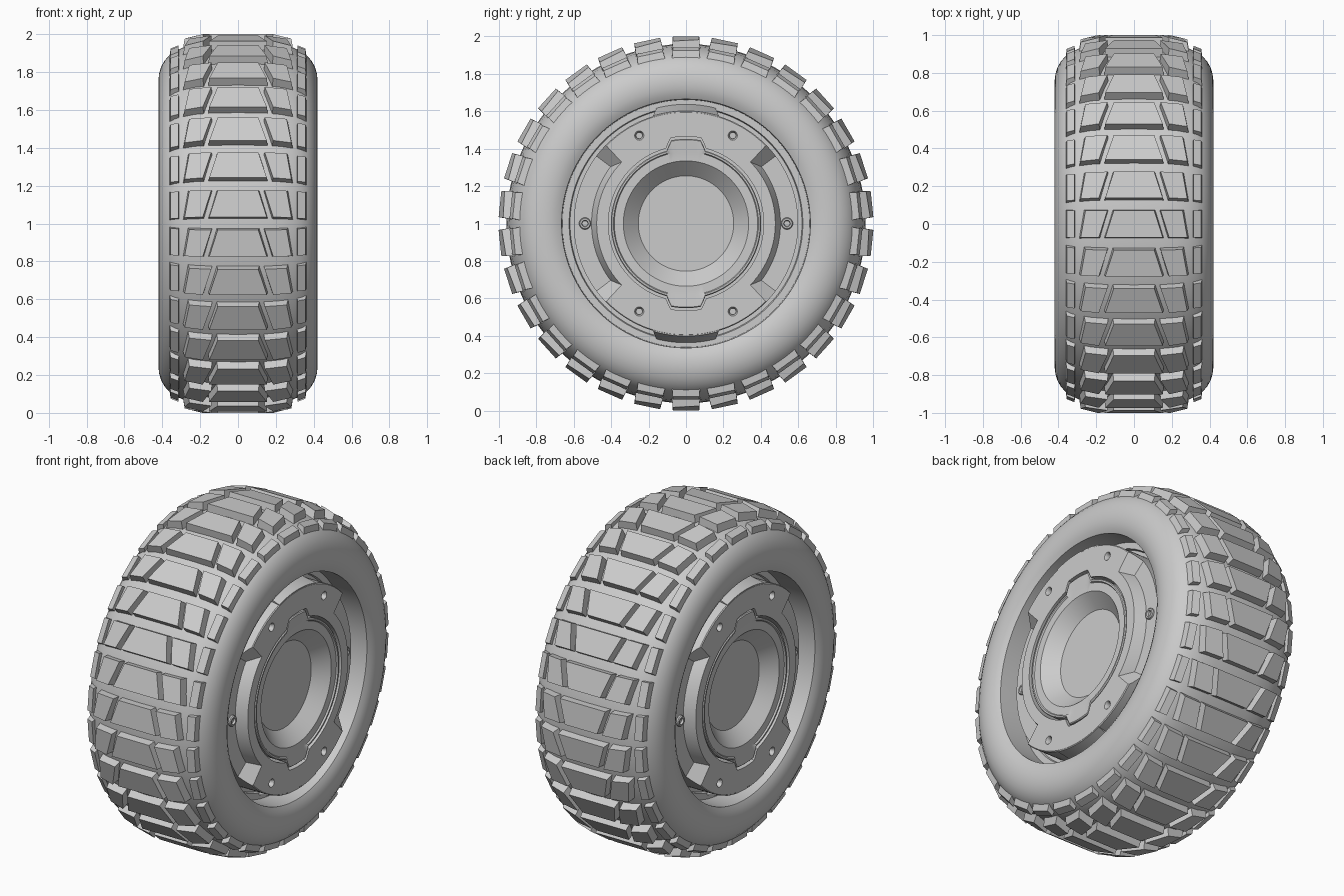
import bpy, bmesh
from math import sin, cos, pi, radians, degrees
from mathutils import Matrix, Vector

if "Cube" in bpy.data.objects:
    bpy.data.objects.remove(bpy.data.objects["Cube"])

SEG = 144
AXLE = (0, 0, 1)          # wheel turns around an x axis through this point


def make(name, bm, smooth=True, mirror=False, cutter=None):
    """Turn a bmesh into an object, cut it, shade it and mirror it to the other side."""
    bmesh.ops.recalc_face_normals(bm, faces=bm.faces)
    me = bpy.data.meshes.new(name)
    bm.to_mesh(me)
    bm.free()
    ob = bpy.data.objects.new(name, me)
    ob.location = AXLE
    bpy.context.collection.objects.link(ob)
    bpy.ops.object.select_all(action='DESELECT')
    ob.select_set(True)
    bpy.context.view_layer.objects.active = ob
    if cutter:
        b = ob.modifiers.new("cut", 'BOOLEAN')
        b.operation, b.solver, b.object = 'DIFFERENCE', 'EXACT', cutter
        bpy.ops.object.modifier_apply(modifier=b.name)
        bpy.data.objects.remove(cutter)
    if smooth:
        bpy.ops.object.shade_smooth_by_angle(angle=radians(28))
    if mirror:
        m = ob.modifiers.new("mirror", 'MIRROR')
        m.use_axis = (True, False, False)
    return ob


def loft(bm, loops, seg=SEG, cy=0, cz=0, closed=False):
    """Skin a list of (x, radius) loops around the axle; radius may be a function of angle."""
    rings = []
    for x, r in loops:
        ring = []
        for i in range(seg):
            a = 2 * pi * i / seg
            rr = r(a) if callable(r) else r
            ring.append(bm.verts.new((x, cy + rr * cos(a), cz + rr * sin(a))))
        rings.append(ring)
    pairs = list(zip(rings, rings[1:])) + ([(rings[-1], rings[0])] if closed else [])
    for p, q in pairs:
        for i in range(seg):
            j = (i + 1) % seg
            bm.faces.new((p[i], p[j], q[j], q[i]))
    if not closed:
        bm.faces.new(rings[0])
        bm.faces.new(rings[-1])


def arc_solid(bm, centre, low, high, n=24):
    """Curved bar between two levels (x, inner radius, outer radius, half angle in degrees)."""
    cols = []
    for i in range(n + 1):
        col = []
        for x, r0, r1, half in (low, high):
            a = radians(centre + half * (2 * i / n - 1))
            col += [bm.verts.new((x, r * cos(a), r * sin(a))) for r in (r0, r1)]
        cols.append([col[0], col[1], col[3], col[2]])
    for p, q in zip(cols, cols[1:]):
        for k in range(4):
            m = (k + 1) % 4
            bm.faces.new((p[k], p[m], q[m], q[k]))
    bm.faces.new(cols[0])
    bm.faces.new(cols[-1])


def block(bm, narrow, wide, height, base, rot, half=0.076):
    """Tread lug: x range at its leading and trailing edge, chamfered towards the top."""
    pts = [(narrow[0], half), (narrow[1], half), (wide[1], -half), (wide[0], -half)]
    cx = sum(p[0] for p in pts) / 4
    low = [bm.verts.new(rot @ Vector((x, t, base))) for x, t in pts]
    top = []
    for x, t in pts:
        xi = x - 0.008 * (1 if x > cx else -1)
        top.append(bm.verts.new(rot @ Vector((xi, t * 0.93, height(abs(xi))))))
    bm.faces.new(low)
    bm.faces.new(top)
    for i in range(4):
        j = (i + 1) % 4
        bm.faces.new((low[i], low[j], top[j], top[i]))


# tyre carcass
half_profile = [(0.20, 0.66), (0.395, 0.665), (0.409, 0.69), (0.418, 0.725), (0.42, 0.76),
                (0.416, 0.795), (0.405, 0.83), (0.388, 0.86), (0.365, 0.886), (0.335, 0.908),
                (0.29, 0.93), (0.23, 0.946), (0.15, 0.956)]
bm = bmesh.new()
loft(bm, half_profile + [(0, 0.96)] + [(-x, r) for x, r in reversed(half_profile)], closed=True)
make("tyre", bm)

# tread rows: a centre lug with two slanted side lugs, plus shoulder lugs
tread, shoulder = bmesh.new(), bmesh.new()
crown = lambda x: 1.0 - 0.3 * max(0, x - 0.2)
slope = lambda x: 0.945 - 0.4 * (x - 0.305)
for k in range(30):
    rot = Matrix.Rotation(radians(12 * k), 3, 'X')
    block(tread, (-0.115, 0.115), (-0.16, 0.16), crown, 0.925, rot)
    for s in (-1, 1):
        block(tread, sorted((s * 0.133, s * 0.265)), sorted((s * 0.178, s * 0.29)), crown, 0.925, rot)
        lug = sorted((s * 0.307, s * 0.364))
        block(shoulder, lug, lug, slope, 0.865, rot)
make("tread_lugs", tread, smooth=False)
make("shoulder_lugs", shoulder, smooth=False)

# rim well behind the face plate
bm = bmesh.new()
loft(bm, [(0.19, 0.664), (0.25, 0.664), (0.25, 0.625), (0.235, 0.62), (0.235, 0.55), (0.19, 0.55)], closed=True)
make("rim_well", bm, mirror=True)


def hub_outline(base):
    """Round outline with a tapered tab at top and bottom."""
    def r(a):
        d = min(abs(degrees(a) - 90), abs(degrees(a) - 270))
        return base + 0.05 * max(0, min(1, (15 - d) / 5))
    return r


# face plate with hub opening, side pockets and bolt holes cut out
cut = bmesh.new()
loft(cut, [(0.27, hub_outline(0.415)), (0.5, hub_outline(0.415))])
for c in (0, 180):
    arc_solid(cut, c, (0.335, 0.505, 0.70, 37), (0.43, 0.465, 0.70, 47))
for y in (-0.25, 0.25):
    for z in (-0.47, 0.47):
        loft(cut, [(0.36, 0.017), (0.385, 0.017), (0.402, 0.026), (0.45, 0.026)], 20, y, z)
cutter = make("plate_cutter", cut, smooth=False)
cutter.hide_render = True
bm = bmesh.new()
loft(bm, [(0.20, 0.60), (0.395, 0.60), (0.40, 0.595)])
# (the plate sits on a backing that closes the pocket floors)
make("face_plate", bm, mirror=True, cutter=cutter)

# sloped ramps at the top and bottom edge of the plate
bm = bmesh.new()
for c in (90, 270):
    arc_solid(bm, c, (0.23, 0.57, 0.642, 14), (0.399, 0.57, 0.602, 17))
make("plate_ramps", bm, mirror=True)

# hub: tabbed lip, flat ring and dished centre
bm = bmesh.new()
loft(bm, [(0.26, hub_outline(0.402)), (0.392, hub_outline(0.402)), (0.397, hub_outline(0.397)),
          (0.397, hub_outline(0.388)), (0.388, 0.383), (0.388, 0.335), (0.31, 0.255)])
make("hub", bm, mirror=True)

# bolts in the side pockets
bm = bmesh.new()
for y in (-0.54, 0.54):
    loft(bm, [(0.32, 0.032), (0.345, 0.032), (0.35, 0.027), (0.35, 0.018), (0.338, 0.015)], 20, y, 0)
make("pocket_bolts", bm, mirror=True)
